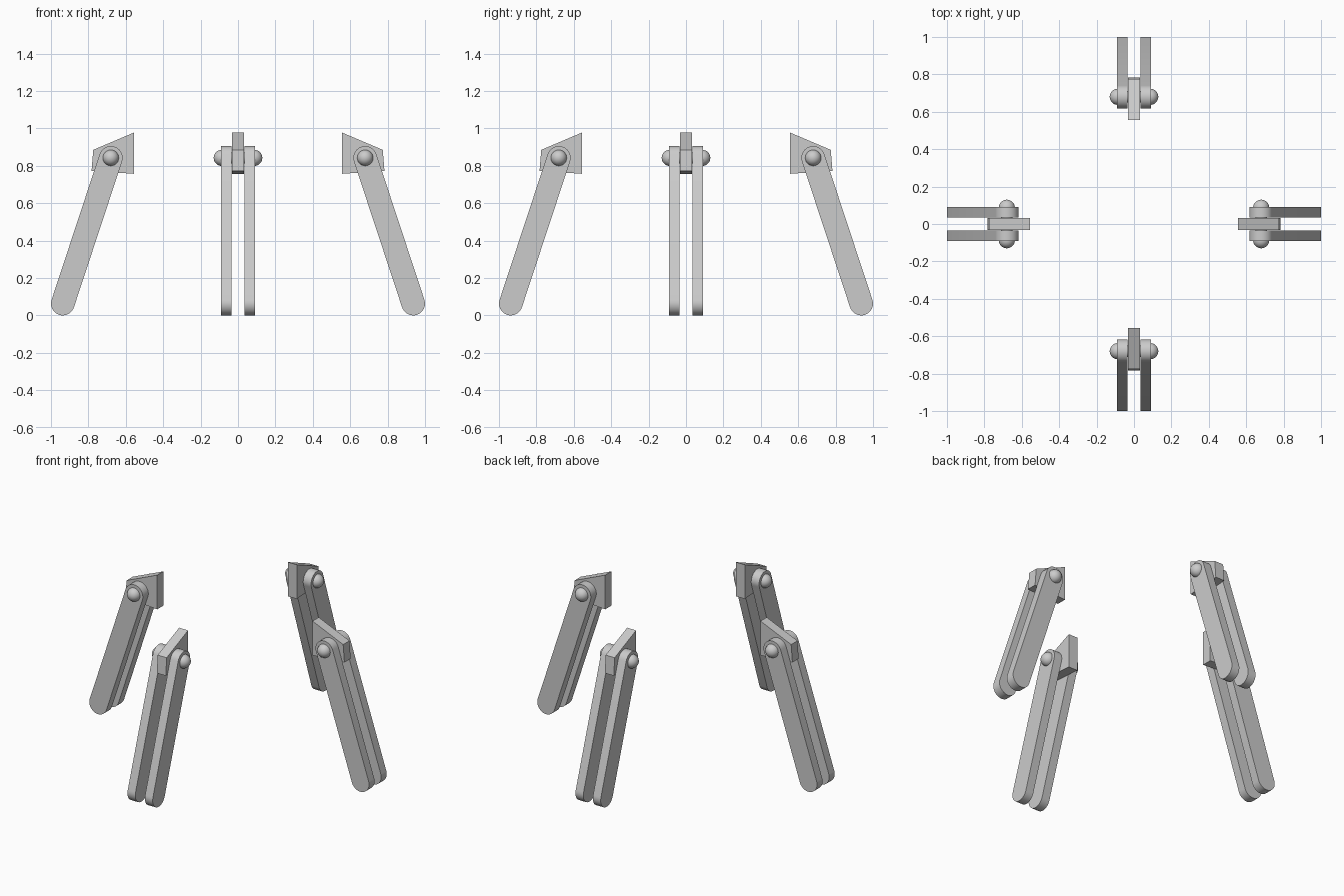
import bpy
import bmesh
import math
from mathutils import Matrix, Vector

cube = bpy.data.objects.get("Cube")
if cube:
    bpy.data.objects.remove(cube, do_unlink=True)

# Single grey metal
GREY = (0.6, 0.6, 0.6, 1.0)
metal = bpy.data.materials.new("grey_metal")
metal.use_nodes = True
metal.diffuse_color = GREY
metal.node_tree.nodes["Principled BSDF"].inputs["Base Color"].default_value = GREY

PIVOT = Vector((0.68, 0.842))   # bolt centre, as (outward, up)
FOOT = Vector((0.937, 0.063))   # centre of the rounded lower end
RADIUS = 0.063


def finish(bm, name, turn):
    bmesh.ops.recalc_face_normals(bm, faces=bm.faces)
    mesh = bpy.data.meshes.new(name)
    bm.to_mesh(mesh)
    bm.free()
    mesh.materials.append(metal)
    obj = bpy.data.objects.new(name, mesh)
    bpy.context.collection.objects.link(obj)
    mesh.transform(turn)
    bpy.ops.object.select_all(action="DESELECT")
    obj.select_set(True)
    bpy.context.view_layer.objects.active = obj
    bpy.ops.object.shade_smooth_by_angle(angle=math.radians(30))


def plate(name, profile, y0, y1, turn):
    """Extrude an (outward, up) profile across the leg."""
    bm = bmesh.new()
    face = bm.faces.new([bm.verts.new((x, y0, z)) for x, z in profile])
    out = bmesh.ops.extrude_face_region(bm, geom=[face])
    moved = [v for v in out["geom"] if isinstance(v, bmesh.types.BMVert)]
    bmesh.ops.translate(bm, verts=moved, vec=(0, y1 - y0, 0))
    finish(bm, name, turn)


def capsule_profile(steps=16):
    """Bar outline with a half circle round each end."""
    axis = PIVOT - FOOT
    start = math.atan2(axis.y, axis.x) - math.pi / 2
    points = []
    for centre, offset in ((PIVOT, 0), (FOOT, math.pi)):
        for i in range(steps + 1):
            a = start + offset + math.pi * i / steps
            points.append(centre + RADIUS * Vector((math.cos(a), math.sin(a))))
    return points


def bolt(name, turn):
    """Pin through the joint with a domed head on each side."""
    bm = bmesh.new()
    across = Matrix.Translation((PIVOT.x, 0, PIVOT.y)) @ Matrix.Rotation(math.pi / 2, 4, "X")
    bmesh.ops.create_cone(bm, cap_ends=True, segments=24, radius1=0.03,
                          radius2=0.03, depth=0.17, matrix=across)
    for side in (-1, 1):
        bmesh.ops.create_uvsphere(
            bm, u_segments=24, v_segments=16, radius=0.043,
            matrix=Matrix.Translation((0, side * 0.087, 0)) @ across)
    finish(bm, name, turn)


BRACKET = [(0.555, 0.978), (0.774, 0.885), (0.783, 0.772), (0.555, 0.757)]

# Four identical legs turned about the centre
for i, place in enumerate(("left", "back", "right", "front")):
    turn = Matrix.Rotation(i * math.pi / 2, 4, "Z")
    plate(place + "_bracket", BRACKET, -0.032, 0.032, turn)
    plate(place + "_leg_bar_a", capsule_profile(), 0.034, 0.09, turn)
    plate(place + "_leg_bar_b", capsule_profile(), -0.09, -0.034, turn)
    bolt(place + "_bolt", turn)
